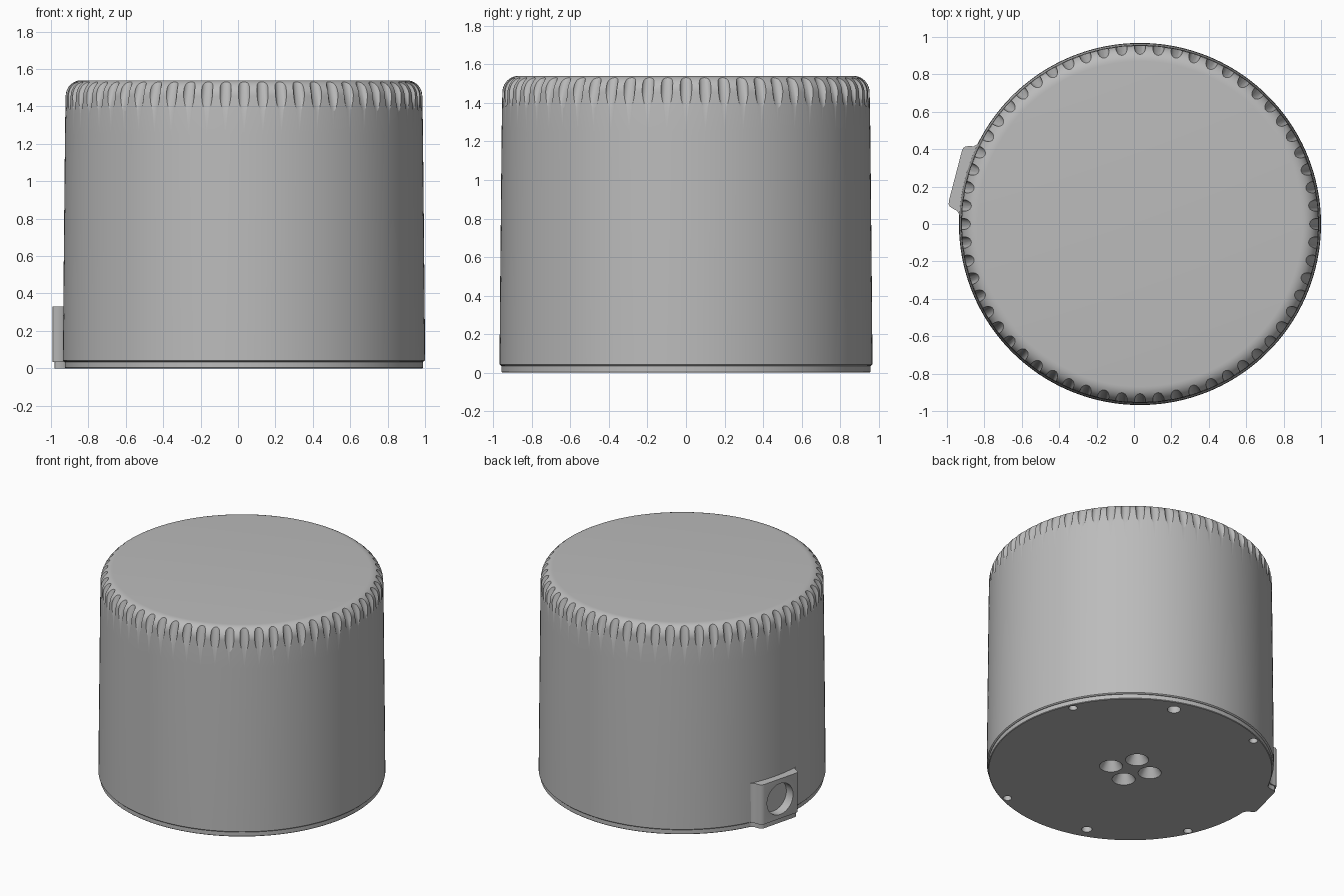
import bpy, bmesh
from math import pi, sin, cos, radians, atan2
from mathutils import Matrix, Vector

if "Cube" in bpy.data.objects:
    bpy.data.objects.remove(bpy.data.objects["Cube"])

CX = 0.032                      # axis of the round housing
AXIS = Matrix.Translation((CX, 0, 0))
BOSS = AXIS @ Matrix.Rotation(radians(165.4), 4, 'Z')

grey = bpy.data.materials.new("plain_grey")
grey.use_nodes = True
grey.diffuse_color = (0.5, 0.5, 0.5, 1)
grey.node_tree.nodes["Principled BSDF"].inputs["Base Color"].default_value = (0.5, 0.5, 0.5, 1)


def make_object(name, bm, matrix):
    bmesh.ops.recalc_face_normals(bm, faces=bm.faces)
    mesh = bpy.data.meshes.new(name)
    bm.to_mesh(mesh)
    bm.free()
    mesh.transform(matrix)
    mesh.materials.append(grey)
    obj = bpy.data.objects.new(name, mesh)
    bpy.context.collection.objects.link(obj)
    return obj


def lathe(name, profile, segments=180):
    """Closed solid of revolution from (radius, height) points."""
    bm = bmesh.new()
    rings = [[bm.verts.new((r * cos(2 * pi * i / segments), r * sin(2 * pi * i / segments), z))
              for i in range(segments)] for r, z in profile]
    for a, b in zip(rings, rings[1:]):
        for i in range(segments):
            j = (i + 1) % segments
            bm.faces.new((a[i], a[j], b[j], b[i]))
    bm.faces.new(rings[0][::-1])
    bm.faces.new(rings[-1])
    return make_object(name, bm, AXIS)


def prism(name, half, z0, z1):
    """Upright prism mirrored about the boss centre line."""
    outline = half + [(d, -t) for d, t in reversed(half)]
    bm = bmesh.new()
    face = bm.faces.new([bm.verts.new((d, t, z0)) for d, t in outline])
    top = bmesh.ops.extrude_face_region(bm, geom=[face])["geom"]
    bmesh.ops.translate(bm, vec=(0, 0, z1 - z0),
                        verts=[v for v in top if isinstance(v, bmesh.types.BMVert)])
    return make_object(name, bm, BOSS)


def add_rod(bm, start, end, r1, r2, segments=24):
    """Cone or cylinder between two points."""
    start, end = Vector(start), Vector(end)
    turn = (end - start).to_track_quat('Z', 'Y').to_matrix().to_4x4()
    bmesh.ops.create_cone(bm, cap_ends=True, segments=segments, radius1=r1, radius2=r2,
                          depth=(end - start).length,
                          matrix=Matrix.Translation((start + end) / 2) @ turn)


def polar(radius, degrees, z):
    return (radius * cos(radians(degrees)), radius * sin(radians(degrees)), z)


def cut(obj, cutter):
    mod = obj.modifiers.new("cut", 'BOOLEAN')
    mod.operation, mod.solver, mod.object = 'DIFFERENCE', 'EXACT', cutter
    bpy.context.view_layer.objects.active = obj
    bpy.ops.object.modifier_apply(modifier=mod.name)


# Housing: slightly tapered drum with a rounded top edge
fillet = [(0.869 + 0.085 * cos(a), 1.455 + 0.085 * sin(a))
          for a in (pi / 2 * i / 10 for i in range(11))]
housing = lathe("housing", [(0.952, 0.034), (0.962, 0.036), (0.968, 0.042), (0.966, 0.33),
                            (0.957, 1.25)] + fillet)

# Base plate, with its tab under the connector boss
base_plate = lathe("base_plate", [(0.954, 0), (0.958, 0.004), (0.958, 0.034)])
half = [(0.85, 0.215), (0.935, 0.215), (0.95, 0.192), (0.965, 0.178), (0.99, 0.172),
        (1.006, 0.167), (1.016, 0.156), (1.02, 0.14)]
boss = prism("connector_boss", half, 0.034, 0.33)
boss_tab = prism("base_plate_tab", [(d - 0.008, t - 0.006) for d, t in half], 0.0, 0.034)

# Grip flutes: leaning round grooves across the top edge
bm = bmesh.new()
for i in range(60):
    low, high = polar(1.004, 6 * i, 1.32), polar(0.927, 6 * i, 1.57)
    add_rod(bm, low, high, 0.031, 0.031, 20)
flutes = make_object("flute_cutter", bm, AXIS)

# Round socket in the boss
bm = bmesh.new()
add_rod(bm, (0.95, 0, 0.18), (1.1, 0, 0.18), 0.115, 0.115, 48)
socket = make_object("socket_cutter", bm, BOSS)

# Underside holes: four countersinks in the middle, screw holes at the rim
bm = bmesh.new()
for i in range(4):
    x, y, _ = polar(0.138, 69 + 90 * i, 0)
    add_rod(bm, (x, y, -0.002), (x, y, 0.07), 0.08, 0.035)
    x, y, _ = polar(0.916, 25 + 90 * i, 0)
    add_rod(bm, (x, y, -0.002), (x, y, 0.06), 0.03, 0.024)
for angle, radius in ((70, 0.045), (250, 0.035)):
    x, y, _ = polar(0.86, angle, 0)
    add_rod(bm, (x, y, -0.002), (x, y, 0.07), radius, radius)
holes = make_object("hole_cutter", bm, AXIS)

for obj, cutter in ((housing, flutes), (housing, socket), (housing, holes),
                    (boss, socket), (base_plate, holes)):
    cut(obj, cutter)
for cutter in (flutes, socket, holes):
    bpy.data.objects.remove(cutter)

# Smooth curved faces, sharp edges kept
for obj in (housing, base_plate, boss, boss_tab):
    bpy.ops.object.select_all(action='DESELECT')
    obj.select_set(True)
    bpy.context.view_layer.objects.active = obj
    bpy.ops.object.shade_smooth_by_angle(angle=radians(30))
